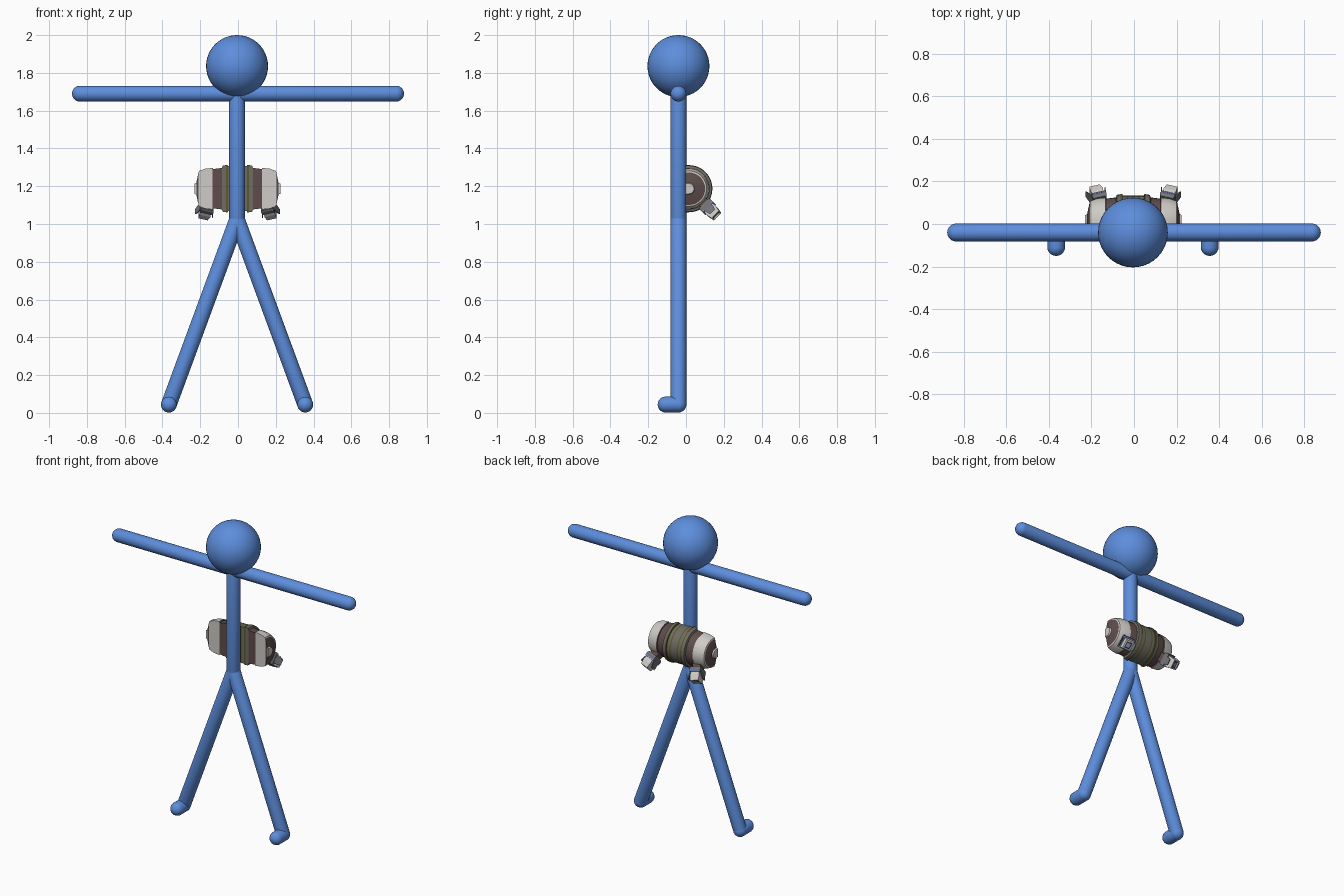
import bpy, bmesh, math
from mathutils import Vector, Matrix

if "Cube" in bpy.data.objects:
    bpy.data.objects.remove(bpy.data.objects["Cube"])


def mat(name, r, g, b):
    m = bpy.data.materials.new(name)
    m.diffuse_color = (r, g, b, 1)
    m.use_nodes = True
    m.node_tree.nodes["Principled BSDF"].inputs["Base Color"].default_value = m.diffuse_color
    return m


BLUE = mat("figure blue", 0.11, 0.27, 0.72)
WHITE = mat("off white", 0.62, 0.60, 0.57)
BROWN = mat("dark brown", 0.115, 0.075, 0.072)
OLIVE = mat("olive", 0.10, 0.10, 0.025)
GREY = mat("warm grey", 0.16, 0.15, 0.12)
STEEL = mat("steel grey", 0.17, 0.17, 0.19)
TRIM = mat("trim blue", 0.20, 0.28, 0.62)
DARK = mat("nozzle dark", 0.04, 0.04, 0.05)
CX = -0.005   # centre line of the figure


def finish(bm, name, mats, smooth=None, mirror=False):
    bmesh.ops.recalc_face_normals(bm, faces=bm.faces)
    me = bpy.data.meshes.new(name)
    bm.to_mesh(me)
    bm.free()
    for m in mats:
        me.materials.append(m)
    ob = bpy.data.objects.new(name, me)
    bpy.context.collection.objects.link(ob)
    if smooth:
        bpy.ops.object.select_all(action='DESELECT')
        ob.select_set(True)
        bpy.context.view_layer.objects.active = ob
        bpy.ops.object.shade_smooth_by_angle(angle=math.radians(smooth))
    if mirror:
        ob.location.x = -0.003
        ob.modifiers.new("mirror", 'MIRROR')
    return ob


def capsule(name, a, b, r=0.042):
    """Round-ended tube from a to b: a sphere split at its middle and stretched."""
    a, b = Vector(a), Vector(b)
    d = b - a
    bm = bmesh.new()
    bmesh.ops.create_uvsphere(bm, u_segments=24, v_segments=15, radius=r)
    for v in bm.verts:
        if v.co.z > 0:
            v.co.z += d.length
    rot = d.to_track_quat('Z', 'Y').to_matrix().to_4x4()
    bm.transform(Matrix.Translation(a) @ rot)
    return finish(bm, name, [BLUE], 60)


# Stick figure
bm = bmesh.new()
bmesh.ops.create_uvsphere(bm, u_segments=40, v_segments=24, radius=0.164)
bm.transform(Matrix.Translation((CX, -0.04, 1.836)))
finish(bm, "head", [BLUE], 60)

Y = -0.04
capsule("arms", (-0.837, Y, 1.69), (0.837, Y, 1.69))
capsule("torso", (CX, Y, 1.023), (CX, Y, 1.69))
for side, s in (("left", 1), ("right", -1)):
    ankle = (CX + s * 0.361, Y, 0.044)
    capsule(side + "_leg", (CX, Y, 1.023), ankle)
    capsule(side + "_foot", ankle, (ankle[0], -0.108, 0.044))

# Backpack drum: half-round section stepped along x, mirrored
ZC, YC, FRONT = 1.187, 0.015, -0.003
mats = [GREY, OLIVE, BROWN, WHITE]
profile = [(0, .119, 0), (.022, .119, 1), (.03, .119, 0), (.05, .119, 1),
           (.052, .125, 1), (.060, .125, 0), (.078, .122, 0), (.082, .110, 2),
           (.128, .104, 2), (.131, .110, 3), (.170, .106, 3), (.203, .094, 3),
           (.206, .086, 2), (.217, .035, 2), (.218, .031, 3), (.227, .027, 3)]
N = 16
bm = bmesh.new()
rings = []
for x, r, m in profile:
    pts = [(FRONT, -r)]
    for i in range(N + 1):
        t = math.pi * (i / N - 0.5)
        pts.append((YC + r * math.cos(t), r * math.sin(t)))
    pts.append((FRONT, r))
    rings.append([bm.verts.new((x, y, ZC + z)) for y, z in pts])
for k in range(len(rings) - 1):
    a, b = rings[k], rings[k + 1]
    for i in range(len(a)):
        j = (i + 1) % len(a)
        bm.faces.new((a[i], a[j], b[j], b[i])).material_index = profile[k][2]
bm.faces.new(rings[-1]).material_index = 3
# keep the middle open, the mirror modifier closes it
finish(bm, "backpack_drum", mats, 25, mirror=True)

# Thruster nozzles: local z runs along the thrust direction
D = Vector((0.30, 0.68, -0.67)).normalized()
U = (Vector((1, 0, 0)) - D * D.x).normalized()
V = D.cross(U)
FRAME = Matrix((U, V, D)).transposed().to_4x4()
FRAME.translation = Vector((0.150, 0.088, 1.117))


def nozzle_part(name, sections, m, centre=(0, 0)):
    """Rectangular tube through (z, half width, half depth, x shift) sections."""
    bm = bmesh.new()
    loops = []
    for z, w, d, sx in sections:
        loops.append([bm.verts.new((centre[0] + sx + a * w, centre[1] + b * d, z))
                      for a, b in ((-1, -1), (1, -1), (1, 1), (-1, 1))])
    for a, b in zip(loops, loops[1:]):
        for i in range(4):
            bm.faces.new((a[i], a[(i + 1) % 4], b[(i + 1) % 4], b[i]))
    bm.faces.new(loops[0])
    bm.faces.new(loops[-1])
    bm.transform(FRAME)
    return finish(bm, name, [m], mirror=True)


nozzle_part("nozzle_neck", [(-.03, .030, .030, 0), (.03, .026, .026, 0)], BROWN)
nozzle_part("nozzle_collar", [(.02, .032, .036, 0), (.034, .036, .040, 0),
                              (.046, .034, .038, 0)], STEEL)
nozzle_part("nozzle_stripe", [(.046, .035, .039, 0), (.053, .035, .039, 0)], TRIM)
nozzle_part("nozzle_bell", [(.053, .026, .032, 0), (.075, .031, .034, 0),
                            (.108, .026, .028, 0), (.108, .019, .021, 0),
                            (.098, .017, .019, 0)], WHITE)
nozzle_part("nozzle_throat", [(.096, .018, .020, 0), (.101, .018, .020, 0)], DARK)
nozzle_part("nozzle_glow", [(.100, .011, .012, 0), (.103, .011, .012, 0)], TRIM)
for side, s in (("outer", 1), ("inner", -1)):
    nozzle_part(side + "_nozzle_fin",
                [(.044, .003, .024, s * .033), (.070, .003, .024, s * .040),
                 (.092, .002, .018, s * .047)], STEEL)
